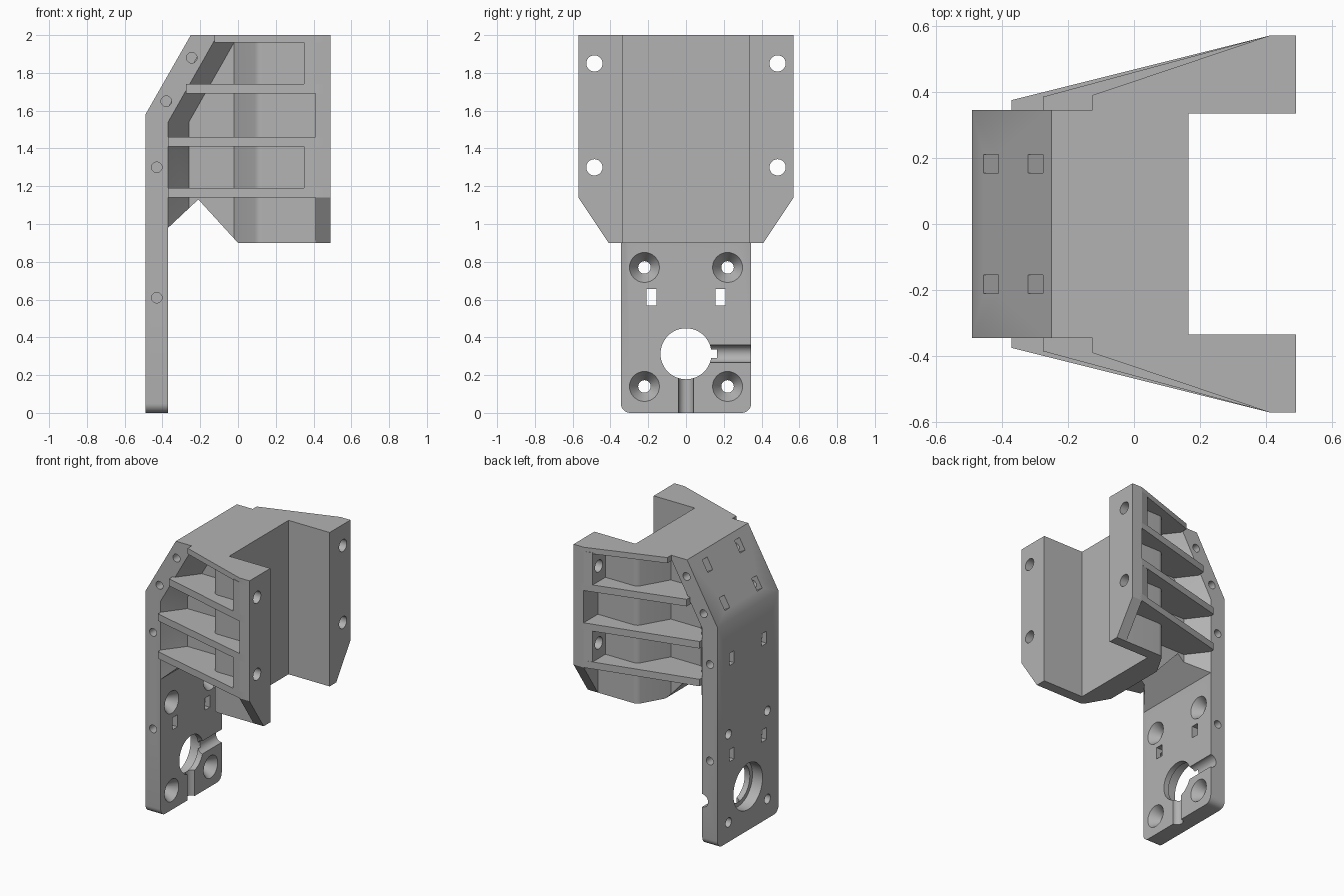
import bpy, bmesh, math
from mathutils import Vector

if "Cube" in bpy.data.objects:
    bpy.data.objects.remove(bpy.data.objects["Cube"], do_unlink=True)

grey = bpy.data.materials.new("plain grey")
grey.use_nodes = True
grey.diffuse_color = (0.45, 0.45, 0.45, 1)
grey.node_tree.nodes["Principled BSDF"].inputs["Base Color"].default_value = grey.diffuse_color


def make(name, bm):
    bmesh.ops.recalc_face_normals(bm, faces=bm.faces)
    mesh = bpy.data.meshes.new(name)
    bm.to_mesh(mesh)
    bm.free()
    mesh.materials.append(grey)
    ob = bpy.data.objects.new(name, mesh)
    bpy.context.collection.objects.link(ob)
    return ob


def loft(name, rings):
    """Closed solid through matching rings of points."""
    bm = bmesh.new()
    rows = [[bm.verts.new(p) for p in ring] for ring in rings]
    n = len(rows[0])
    for a, b in zip(rows, rows[1:]):
        for i in range(n):
            j = (i + 1) % n
            bm.faces.new((a[i], a[j], b[j], b[i]))
    bm.faces.new(rows[0][::-1])
    bm.faces.new(rows[-1])
    return make(name, bm)


def prism(name, pts, axis, lo, hi):
    """Extrude a 2D outline along x, y or z."""
    place = {"x": lambda u, v, w: (w, u, v),
             "y": lambda u, v, w: (u, w, v),
             "z": lambda u, v, w: (u, v, w)}[axis]
    return loft(name, [[place(u, v, w) for u, v in pts] for w in (lo, hi)])


def rod(p, q, r1, r2=None, sides=32):
    """Round cutter from p to q, optionally tapered."""
    p, q = Vector(p), Vector(q)
    turn = (q - p).to_track_quat("Z", "Y")
    rings = []
    for c, r in ((p, r1), (q, r1 if r2 is None else r2)):
        rings.append([c + turn @ Vector((r * math.cos(t), r * math.sin(t), 0))
                      for t in (2 * math.pi * i / sides for i in range(sides))])
    return loft("cutter", rings)


def cut(ob, cutters):
    for c in cutters:
        c.hide_render = True
        m = ob.modifiers.new("cut", "BOOLEAN")
        m.operation, m.solver, m.object = "DIFFERENCE", "EXACT", c
    bpy.context.view_layer.update()
    done = ob.evaluated_get(bpy.context.evaluated_depsgraph_get())
    mesh = bpy.data.meshes.new_from_object(done)
    ob.modifiers.clear()
    ob.data = mesh
    for c in cutters:
        bpy.data.objects.remove(c, do_unlink=True)


def mirrored(half):
    return half + [(x, -y) for x, y in reversed(half)]


def arc(cx, cy, r, a0, a1, n=6):
    return [(cx + r * math.cos(math.radians(a0 + (a1 - a0) * i / n)),
             cy + r * math.sin(math.radians(a0 + (a1 - a0) * i / n))) for i in range(n + 1)]


W = 0.345            # half width of the mounting plate
CH, CX = 0.335, 0.165  # channel half width and back wall
BACK, FACE = -0.49, -0.37

# Mounting plate with a leaning upper part
plate = prism("mounting_plate", [(BACK, 0), (FACE, 0), (FACE, 1.54), (-0.11, 2),
                                 (-0.25, 2), (BACK, 1.58)], "y", -W, W)
cutters = []
slope = Vector((0.24, 0, 0.42)).normalized()
out = Vector((-slope.z, 0, slope.x))
for s in (1, -1):
    # rounded lower corners
    r = 0.05
    corner = [(s * (W + 0.02), -0.02), (s * (W + 0.02), r)]
    corner += [(s * y, z) for y, z in arc(W - r, r, r, 0, -90)] + [(s * (W - r), -0.02)]
    cutters.append(prism("cutter", corner, "x", -0.6, -0.3))
    # countersunk screw holes
    for z in (0.14, 0.77):
        cutters.append(rod((-0.6, s * 0.22, z), (-0.3, s * 0.22, z), 0.033))
        cutters.append(rod((FACE - 0.07, s * 0.22, z), (FACE + 0.001, s * 0.22, z), 0.033, 0.08))
    # edge holes reaching the nut slots
    for x, z in ((-0.245, 1.88), (-0.38, 1.65), (-0.43, 1.3), (-0.43, 0.61)):
        cutters.append(rod((x, s * 0.19, z), (x, s * 0.4, z), 0.028, sides=20))
    # nut slots in the upright and leaning faces
    for z, inner in ((1.3, -0.40), (0.612, -0.3)):
        ys = (s * 0.155, s * 0.21)
        cutters.append(prism("cutter", [(ys[0], z - .043), (ys[1], z - .043),
                                        (ys[1], z + .043), (ys[0], z + .043)], "x", -0.6, inner))
    for x, z in ((-0.433, 1.68), (-0.298, 1.916)):
        c = Vector((x, 0, z))
        quad = [c + slope * a * 0.045 + out * b for a, b in
                ((-1, -0.085), (1, -0.085), (1, 0.05), (-1, 0.05))]
        cutters.append(prism("cutter", [(p.x, p.z) for p in quad], "y",
                             *sorted((s * 0.155, s * 0.21))))
# large stepped bore and two half-round grooves
cutters += [rod((-0.6, 0, 0.313), (-0.3, 0, 0.313), 0.135, sides=48),
            rod((-0.6, 0, 0.313), (-0.41, 0, 0.313), 0.165, sides=48),
            rod((FACE, 0, 0.313), (FACE, 0.4, 0.313), 0.046),
            rod((FACE, 0, 0.3), (FACE, 0, -0.05), 0.04)]
cut(plate, cutters)


def underside():
    return prism("cutter", [(-0.45, 0.905), (-0.21, 1.13), (0, 0.9), (0, 0.8), (-0.45, 0.8)],
                 "y", -0.8, 0.8)


# Waisted core wrapping the open channel
NECK = 0.2
half = [(CX, CH), (0.45, CH), (0.45, 0.41)] + arc(0.13, 0.36, 0.05, 90, 145) + \
       [(-0.02, NECK), (-0.3, NECK)]
core = prism("channel_core", mirrored(half), "z", 0.9, 1.98)
lean_cut = prism("cutter", [(-0.6, 0.7), (-0.38, 0.7), (-0.38, 1.54), (-0.12, 2),
                            (-0.12, 2.2), (-0.6, 2.2)], "y", -0.8, 0.8)
cut(core, [underside(), lean_cut])

# Flared joint between plate and core
rings = []
for x, z in ((FACE, 0.85), (FACE, 1.54), (-0.12, 1.98)):
    rings.append([(x - 0.01, W, z), (x, W, z), (x + 0.11, NECK, z),
                  (x + 0.11, -NECK, z), (x, -W, z), (x - 0.01, -W, z)])
flare = loft("plate_flare", rings)
cut(flare, [underside()])

# Horizontal ribs and the top deck
for name, x, y, lo, hi in (("lower_rib", FACE, 0.375, 1.14, 1.19),
                           ("middle_rib", FACE, 0.375, 1.41, 1.46),
                           ("upper_rib", -0.275, 0.385, 1.69, 1.74),
                           ("top_deck", -0.125, 0.39, 1.96, 2.0)):
    prism(name, mirrored([(CX, CH), (0.45, CH), (0.45, 0.57), (0.41, 0.57), (x, y)]),
          "z", lo, hi)

# Bolting flanges with thickened pads behind the holes
for s, side in ((1, "back"), (-1, "front")):
    flange = prism(side + "_flange", [(s * CH, 0.9), (s * 0.41, 0.9), (s * 0.57, 1.14),
                                      (s * 0.57, 2), (s * CH, 2)], "x", 0.41, 0.49)
    cut(flange, [rod((0.3, s * 0.485, z), (0.6, s * 0.485, z), 0.043) for z in (1.3, 1.85)])
    for tag, z, lo, hi in (("lower", 1.3, 1.18, 1.42), ("upper", 1.85, 1.73, 1.97)):
        pad = prism(f"{side}_{tag}_pad", [(0.35, s * 0.36), (0.41, s * 0.36), (0.41, s * 0.57),
                                          (0.35, s * 0.554)], "z", lo, hi)
        cut(pad, [rod((0.3, s * 0.485, z), (0.6, s * 0.485, z), 0.043)])

# Smooth the round surfaces, keep edges sharp
bpy.ops.object.select_all(action="DESELECT")
for ob in bpy.context.collection.objects:
    if ob.type == "MESH":
        ob.select_set(True)
        bpy.context.view_layer.objects.active = ob
bpy.ops.object.shade_smooth_by_angle(angle=math.radians(30))
